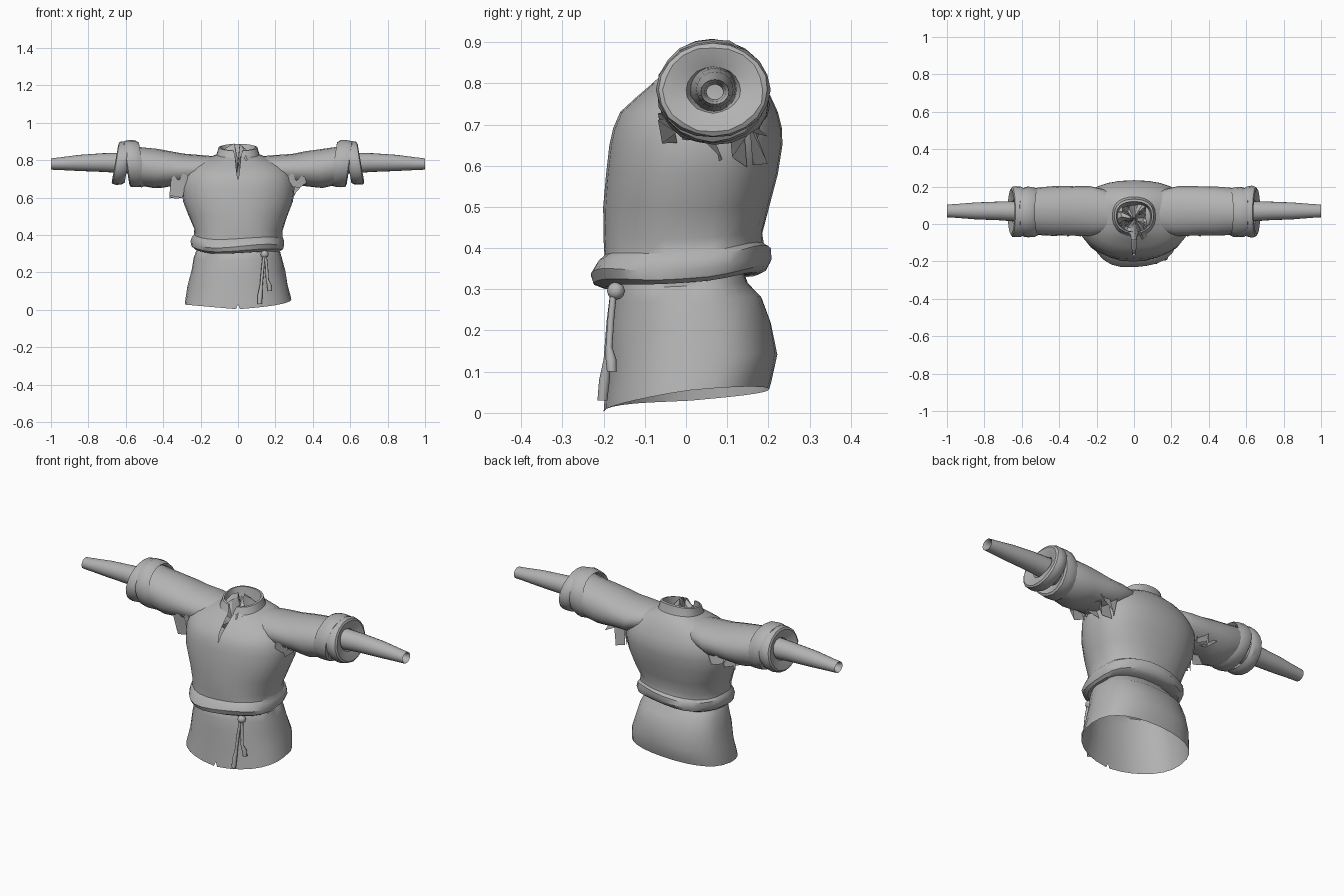
import bpy, bmesh, math, random
from mathutils import Vector

random.seed(4)
cube = bpy.data.objects.get("Cube")
if cube:
    bpy.data.objects.remove(cube)

cloth = bpy.data.materials.new("grey_cloth")
cloth.use_nodes = True
GREY = (.45, .45, .45, 1)
cloth.diffuse_color = GREY
cloth.node_tree.nodes["Principled BSDF"].inputs["Base Color"].default_value = GREY


def finish(name, bm, angle=35):
    """Turn a bmesh into a cloth object with soft shading and sharp creases."""
    bmesh.ops.remove_doubles(bm, verts=bm.verts, dist=.0005)
    bmesh.ops.recalc_face_normals(bm, faces=bm.faces)
    mesh = bpy.data.meshes.new(name)
    bm.to_mesh(mesh)
    bm.free()
    obj = bpy.data.objects.new(name, mesh)
    bpy.context.collection.objects.link(obj)
    mesh.materials.append(cloth)
    bpy.ops.object.select_all(action='DESELECT')
    obj.select_set(True)
    bpy.context.view_layer.objects.active = obj
    bpy.ops.object.shade_smooth_by_angle(angle=math.radians(angle))


def loft(name, rings, angle=35):
    """Skin consecutive rows of points; rows that meet themselves get welded."""
    bm = bmesh.new()
    rows = [[bm.verts.new(p) for p in ring] for ring in rings]
    for a, b in zip(rows, rows[1:]):
        for i in range(len(a) - 1):
            bm.faces.new((a[i], a[i + 1], b[i + 1], b[i]))
    finish(name, bm, angle)


def body_ring(z, rise, rx, front, back, gap=0, wave=0, n=28):
    """Oval starting and ending at the front centre, optionally split there."""
    mid = (front + back) / 2
    pts = []
    for i in range(n + 1):
        t = gap + (math.tau - 2 * gap) * i / n
        s, c = math.sin(t), -math.cos(t)
        power = .72 if c > 0 else .95
        y = mid + (back - front) / 2 * math.copysign(abs(c) ** power, c)
        x = rx * math.copysign(abs(s) ** .9, s)
        w = wave * math.sin(5 * t + z * 30)
        pts.append((x * (1 + w), y * (1 + w),
                    z + rise * (c + 1) / 2 + wave * .5 * math.sin(3 * t)))
    return pts


def hang(point):
    """Lift the hem towards the back and the left side."""
    x, y, z = point
    lift = .055 * max(0, (y + .2) / .4) ** .5 + .045 * x * min(1, (y + .2) * 5)
    return x, y, z + lift * max(0, 1 - z / .25)


# Skirt below the waist, gathered to a point inside, with a small front notch
loft("skirt", [[hang(p) for p in body_ring(*r)] for r in (
    (.003, 0, .285, -.2, .202, .025), (.025, 0, .282, -.198, .207),
    (.1, .01, .268, -.19, .222, 0, .01), (.2, .01, .25, -.184, .205, 0, .012),
    (.265, .015, .237, -.176, .185, 0, .01), (.3, .015, .226, -.168, .15),
    (.34, .02, .19, -.14, .13, 0, .04), (.4, 0, .08, -.04, .07, 0, .12),
    (.42, 0, 0, .02, .02))])

# Torso with the bloused roll above the waist and a slit below the neck
loft("torso", [body_ring(*r) for r in (
    (.315, .02, .2, -.15, .13), (.303, .035, .23, -.198, .175, 0, .01),
    (.315, .035, .245, -.225, .195, 0, .015), (.338, .035, .25, -.234, .205, 0, .02),
    (.365, .035, .245, -.218, .202, 0, .018), (.38, .03, .236, -.2, .187, 0, .012),
    (.42, .015, .236, -.2, .185, 0, .01),
    (.5, 0, .263, -.2, .203, 0, .008), (.58, 0, .294, -.194, .223),
    (.65, 0, .302, -.186, .234), (.69, 0, .298, -.177, .233),
    (.73, 0, .284, -.16, .223, .014), (.765, 0, .255, -.122, .207, .03),
    (.79, .012, .205, -.093, .188, .045), (.807, .022, .145, -.073, .162, .08),
    (.815, .03, .112, -.062, .138, .12))])

# Standing collar folded over at the rim, open at the front
loft("collar", [body_ring(*r) for r in (
    (.8, .04, .118, -.073, .145, .09), (.825, .04, .11, -.06, .137, .12),
    (.85, .035, .104, -.05, .133, .2), (.852, .035, .094, -.042, .12, .22),
    (.82, .03, .09, -.045, .115, .15), (.77, .02, .08, -.04, .1, .05))])

# Loose cloth gathered inside the neck
loft("neck_lining", [body_ring(*r) for r in (
    (.77, .02, .105, -.09, .12, 0, .06), (.765, 0, .06, -.02, .09, 0, .2),
    (.79, 0, .02, .01, .05, 0, .2), (.8, 0, 0, .03, .03))], 20)


def arm_ring(side, x, cy, cz, ry, rz, lean=0, rough=0, n=20):
    pts = []
    for i in range(n):
        t = math.tau * i / n
        k = 1 + random.uniform(-rough, rough)
        pts.append((side * (x + lean * math.sin(t) + rough * k * .1),
                    cy + ry * k * math.cos(t), cz + rz * k * math.sin(t)))
    return pts + pts[:1]


SLEEVE = ((.08, .06, .775, .08, .05, -.02, 0), (.16, .066, .757, .118, .065, -.02, 0),
          (.24, .07, .745, .134, .083, -.03, 0), (.32, .07, .748, .133, .086, -.03, .01),
          (.38, .07, .75, .133, .096, -.02, .02),
          (.44, .068, .755, .133, .104, -.01, .02), (.51, .068, .765, .128, .102, 0, .02),
          (.57, .066, .78, .115, .1, 0, 0))
ROLL = ((-.03, .85), (-.045, .94), (-.025, 1.02), (.01, 1.04), (.035, 1), (.042, .92),
        (.034, .72), (.02, .5), (-.02, .42))
UNDER = ((.5, .066, .785, .058, .058), (.6, .067, .785, .056, .056),
         (.72, .07, .787, .05, .05), (.85, .07, .785, .045, .043),
         (.95, .07, .781, .037, .034), (1, .07, .779, .034, .03),
         (.985, .07, .779, .026, .023), (.94, .07, .779, .02, .018))

for side, word in ((1, "left"), (-1, "right")):
    # Wide upper sleeve, its two turned-back rolls, and the narrow sleeve inside
    loft(word + "_sleeve", [arm_ring(side, *s) for s in SLEEVE], 30)
    loft(word + "_inner_cuff_roll", [arm_ring(side, .555 + dx, .064, .781, .13 * r, .122 * r,
         .018, .018) for dx, r in ROLL], 30)
    loft(word + "_outer_cuff_roll", [arm_ring(side, .622 + dx * .8, .066, .784, .132 * r,
         .112 * r, -.018, .018) for dx, r in ROLL], 30)
    loft(word + "_under_sleeve", [arm_ring(side, *s) for s in UNDER])

    # Ragged armpit gussets: crumpled strips hanging where the sleeve joins
    for j, y in enumerate((-.05, .0, .06, .12, .17)):
        top, low = [], []
        for k in range(4):
            x = side * (.255 + .034 * k)
            bend = .018 * (-1) ** (k + j)
            drop = .06 * (k < 2 and j > 1) if side > 0 else .06 * (k > 0 and j < 3)
            top.append((x, y + bend, .735 - .008 * k))
            low.append((x + side * .01, y - bend + .01,
                        .67 - drop + random.uniform(-.02, .02)))
        loft(word + "_armpit_fold_" + str(j + 1), [top, low], 10)


# Drawstring: two hanging cords and a knot at the waist
def cord(name, points):
    rings = []
    for p, r in zip(points, (.008, .008, .008, .013, .012)):
        rings.append([Vector(p) + Vector((r * math.cos(a), r * math.sin(a), 0))
                      for a in [math.tau * i / 8 for i in range(9)]])
    loft(name, rings, 60)


cord("long_cord", [(.14, -.175, .3), (.132, -.185, .22), (.124, -.192, .13),
                   (.118, -.198, .08), (.116, -.203, .03)])
cord("short_cord", [(.145, -.175, .3), (.153, -.182, .23), (.157, -.187, .16),
                    (.168, -.182, .13), (.17, -.18, .1)])
bm = bmesh.new()
bmesh.ops.create_icosphere(bm, subdivisions=2, radius=.022)
bmesh.ops.translate(bm, verts=bm.verts, vec=(.142, -.17, .296))
finish("knot", bm)
